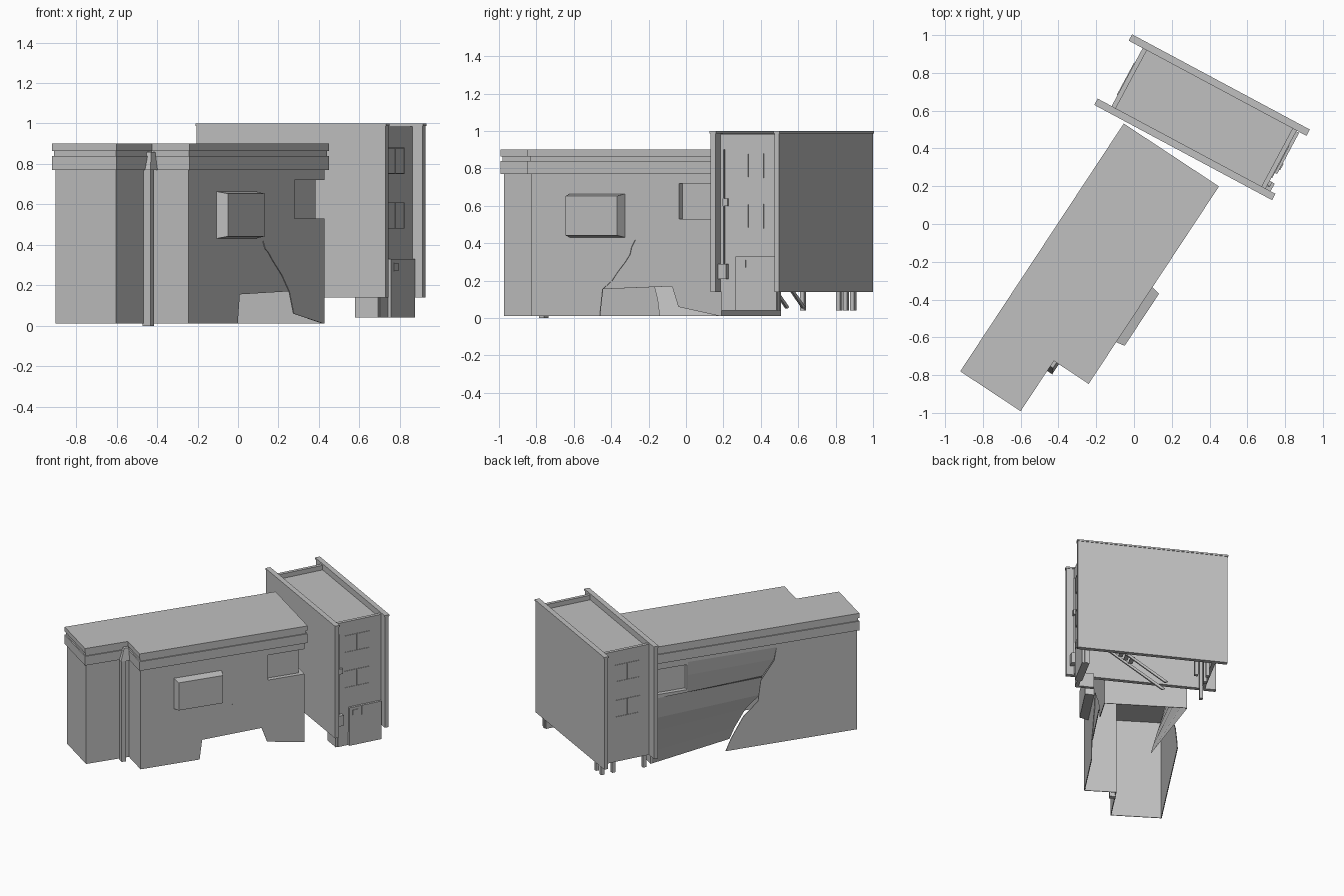
import bpy, bmesh
from mathutils import Vector

cube = bpy.data.objects.get("Cube")
if cube:
    bpy.data.objects.remove(cube, do_unlink=True)

grey = bpy.data.materials.new("plain_grey")
grey.use_nodes = True
grey.diffuse_color = (0.53, 0.53, 0.53, 1)
grey.node_tree.nodes["Principled BSDF"].inputs["Base Color"].default_value = (0.53, 0.53, 0.53, 1)

# Each building has its own turned ground frame: origin, long axis, cross axis
LONG = (Vector((-0.92, -0.78, 0)), Vector((0.551, 0.835, 0)), Vector((0.835, -0.551, 0)))
TALL = (Vector((-0.205, 0.632, 0)), Vector((0.8815, -0.472, 0)), Vector((0.472, 0.8815, 0)))


def place(frame, a, b, z):
    return frame[0] + frame[1] * a + frame[2] * b + Vector((0, 0, z))


def finish(name, bm, solid=True):
    if solid:
        bmesh.ops.recalc_face_normals(bm, faces=bm.faces)
    mesh = bpy.data.meshes.new(name)
    bm.to_mesh(mesh)
    bm.free()
    mesh.materials.append(grey)
    obj = bpy.data.objects.new(name, mesh)
    bpy.context.collection.objects.link(obj)
    return obj


def loft(name, lower, upper):
    """Closed solid between two matching outlines."""
    bm = bmesh.new()
    lo = [bm.verts.new(p) for p in lower]
    hi = [bm.verts.new(p) for p in upper]
    bm.faces.new(lo)
    bm.faces.new(hi)
    n = len(lo)
    for i in range(n):
        j = (i + 1) % n
        bm.faces.new((lo[i], lo[j], hi[j], hi[i]))
    return finish(name, bm)


def prism(name, frame, plan, z0, z1):
    return loft(name, [place(frame, a, b, z0) for a, b in plan],
                [place(frame, a, b, z1) for a, b in plan])


def side_prism(name, frame, profile, b0, b1):
    return loft(name, [place(frame, a, b0, z) for a, z in profile],
                [place(frame, a, b1, z) for a, z in profile])


def box(name, frame, a, b, z):
    return prism(name, frame, [(a[0], b[0]), (a[1], b[0]), (a[1], b[1]), (a[0], b[1])], *z)


def cut(obj, cutters):
    for c in cutters:
        mod = obj.modifiers.new("cut", 'BOOLEAN')
        mod.operation, mod.solver, mod.object = 'DIFFERENCE', 'EXACT', c
        c.hide_render = True
    bpy.context.view_layer.update()
    mesh = bpy.data.meshes.new_from_object(obj.evaluated_get(bpy.context.evaluated_depsgraph_get()))
    obj.modifiers.clear()
    obj.data = mesh
    for c in cutters:
        bpy.data.objects.remove(c, do_unlink=True)


# ---- Long damaged building ----
def plan(d, end=0.0):
    far = 1.571 - d - end
    return [(d, d), (d, 0.383 - d), (0.319 + d, 0.383 - d), (0.319 + d, 0.604 - d),
            (far, 0.604 - d), (far, d)]


def wrap(start, outer, inner):
    """U-shaped strip round the far end of the building."""
    return [(start, outer), (start, inner), (1.565 - inner, inner), (1.565 - inner, 0.604 - inner),
            (start, 0.604 - inner), (start, 0.604 - outer), (1.565 - outer, 0.604 - outer),
            (1.565 - outer, outer)]


def band_cutter():
    return prism("band_cutter", LONG, wrap(1.28, -0.1, 0.045), 0.53, 0.72)


walls = prism("long_walls", LONG, plan(0.013, 0.006), 0.01, 0.775)
breach_top = [(0.79, 0.155), (0.85, 0.2), (0.885, 0.245), (0.935, 0.30), (0.965, 0.34), (0.975, 0.38),
              (1.0, 0.42), (1.02, 0.38), (1.045, 0.365), (1.09, 0.32), (1.17, 0.25), (1.235, 0.17)]
breach = [(0.77, -0.1), (0.77, 0.0)] + breach_top + [(1.275, 0.06), (1.545, 0.01), (1.545, -0.1)]
# Crack points on the rear wall: along, height, far side of the bent panel
crack = [(0.99, 0.01, 1.54), (0.95, 0.1, 1.54), (0.86, 0.25, 1.54), (0.75, 0.35, 1.54), (0.73, 0.5, 1.54),
         (0.725, 0.51, 1.27), (0.63, 0.64, 1.27), (0.61, 0.74, 1.27)]
dent = [(0.99, -0.1)] + [(a, z) for a, z, s in crack] + [(s, z) for a, z, s in reversed(crack)] + [(1.54, -0.1)]
cut(walls, [
    prism("hollow_cutter", LONG, plan(0.018, 0.006), -0.1, 0.85),
    side_prism("breach_cutter", LONG, breach, 0.5, 0.7),
    side_prism("dent_cutter", LONG, dent, -0.1, 0.1),
    band_cutter(),
])
lining = prism("recess_lining", LONG, wrap(1.275, 0.016, 0.05), 0.525, 0.725)
cut(lining, [band_cutter()])

# Panel still hanging in the breach, and the rear wall bent inward behind its crack
side_prism("breach_panel", LONG, breach_top, 0.582, 0.587)
bm = bmesh.new()
rows = []
for a, z, side in crack:
    push = 1 - z / 0.74
    rows.append((bm.verts.new(place(LONG, a - 0.1 * push, 0.014 + 0.18 * push, z)),
                 bm.verts.new(place(LONG, side, 0.014, z))))
for (p, q), (r, s) in zip(rows, rows[1:]):
    bm.faces.new((p, r, s, q))
finish("bent_rear_wall", bm, solid=False)

# Cornice and roof
prism("cornice_lower", LONG, plan(0), 0.77, 0.84)
prism("cornice_groove", LONG, plan(0.008), 0.84, 0.865)
prism("roof_slab", LONG, plan(0), 0.865, 0.90)


# Tapered bay on the long front wall
def bay_ring(d, b):
    return [place(LONG, a, b, z) for a, z in ((0.58 + d, 0.43 + d), (0.935 - d, 0.43 + d),
                                              (0.935 - d, 0.665 - d), (0.58 + d, 0.665 - d))]


loft("wall_bay", bay_ring(0, 0.585), bay_ring(0.012, 0.652))

# Downpipe in the notch with its hopper
box("downpipe", LONG, (0.262, 0.295), (0.365, 0.41), (0, 0.78))
loft("downpipe_hopper",
     [place(LONG, a, b, 0.77) for a, b in ((0.255, 0.365), (0.32, 0.365), (0.32, 0.415), (0.255, 0.415))],
     [place(LONG, a, b, 0.86) for a, b in ((0.285, 0.37), (0.32, 0.37), (0.32, 0.4), (0.285, 0.4))])

# ---- Tall narrow building, open underneath ----
box("tall_roof", TALL, (0.085, 1.0), (0.03, 0.386), (0.945, 0.95))
for name, b0 in (("front", 0.0), ("back", 0.386)):
    box(name + "_slab_wall", TALL, (0, 1.06), (b0, b0 + 0.03), (0.14, 0.99))
    box(name + "_slab_cap", TALL, (-0.004, 1.064), (b0 - 0.004, b0 + 0.034), (0.988, 1.0))
for name, a0 in (("left", 0.08), ("right", 0.98)):
    box(name + "_end_wall", TALL, (a0, a0 + 0.025), (0.03, 0.386), (0.14, 0.985))


# Two-pane windows on both ends, one per floor
def bar(name, face, side, b, z):
    box(name, TALL, sorted((face, face + 0.004 * side)), b, z)


for end, face, side in (("right", 1.005, 1), ("left", 0.08, -1)):
    for z in (0.48, 0.75):
        for b in (0.1, 0.195, 0.29):
            bar(end + "_window_upright", face, side, (b, b + 0.004), (z, z + 0.13))
        for h in (z, z + 0.126):
            bar(end + "_window_rail", face, side, (0.1, 0.294), (h, h + 0.004))

# Right end: lower wall, entry block and service fittings
box("end_skirt", TALL, (0.98, 1.004), (0.05, 0.384), (0.04, 0.15))
box("corner_foot", TALL, (0.87, 1.0), (0.035, 0.06), (0.04, 0.15))
box("entry_block", TALL, (0.97, 1.022), (0.13, 0.378), (0.04, 0.33))
box("entry_panel", TALL, (1.02, 1.027), (0.155, 0.195), (0.27, 0.31))
box("entry_handle", TALL, (1.02, 1.024), (0.225, 0.229), (0.26, 0.33))
box("service_pipe", TALL, (1.0, 1.015), (0.05, 0.058), (0.22, 0.9))
box("pipe_box", TALL, (1.0, 1.02), (0.05, 0.08), (0.6, 0.64))
box("meter_box", TALL, (1.0, 1.035), (0.03, 0.08), (0.21, 0.29))

# Supports and broken stair below
for a, b in ((0.1, 0.04), (0.12, 0.27), (0.12, 0.355), (0.2, 0.355)):
    box("support_post", TALL, (a, a + 0.025), (b, b + 0.025), (0.04, 0.34))
for b in (0.1, 0.2):
    side_prism("stair_beam", TALL, [(0.79, 0.34), (0.82, 0.34), (0.4, 0.05), (0.38, 0.06)], b, b + 0.012)
for i in range(5):
    a, z = 0.78 - 0.035 * i, 0.325 - 0.024 * i
    box("stair_tread", TALL, (a - 0.03, a), (0.11, 0.2), (z, z + 0.006))
